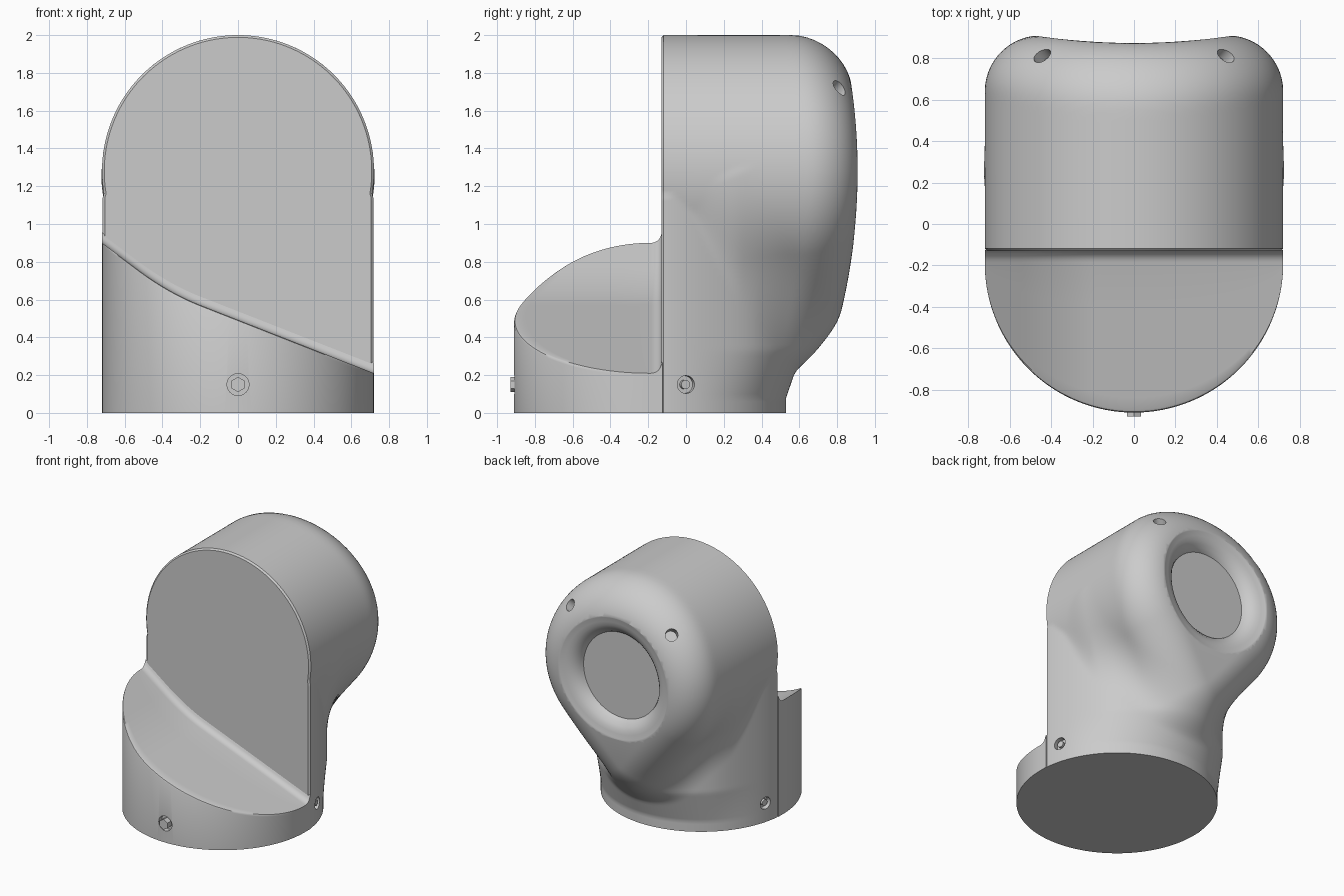
import bpy, bmesh
from math import sin, cos, pi, hypot, sqrt
from mathutils import Vector

if "Cube" in bpy.data.objects:
    bpy.data.objects.remove(bpy.data.objects["Cube"])

R = 0.72           # radius of both foot and arched head
FOOT_Y = -0.19     # axis of the round foot
HEAD_Z = 1.28      # centre height of the head
FRONT = -0.13      # front plane of the head


def finish(bm, name):
    bmesh.ops.remove_doubles(bm, verts=bm.verts, dist=1e-5)
    bmesh.ops.recalc_face_normals(bm, faces=bm.faces)
    me = bpy.data.meshes.new(name)
    bm.to_mesh(me)
    bm.free()
    ob = bpy.data.objects.new(name, me)
    bpy.context.collection.objects.link(ob)
    return ob


def activate(ob):
    bpy.ops.object.select_all(action='DESELECT')
    ob.select_set(True)
    bpy.context.view_layer.objects.active = ob


def smooth(ob):
    activate(ob)
    bpy.ops.object.shade_smooth_by_angle(angle=0.6)


def cut(ob, cutter):
    activate(ob)
    m = ob.modifiers.new("cut", 'BOOLEAN')
    m.operation, m.solver, m.object = 'DIFFERENCE', 'EXACT', cutter
    bpy.ops.object.modifier_apply(modifier=m.name)
    bpy.data.objects.remove(cutter)


def rod(name, centre, axis, r, length, sides=32):
    d = Vector(axis).normalized()
    bm = bmesh.new()
    bmesh.ops.create_cone(bm, cap_ends=True, segments=sides, radius1=r, radius2=r, depth=length)
    ob = finish(bm, name)
    ob.location = centre
    ob.rotation_mode = 'QUATERNION'
    ob.rotation_quaternion = Vector((0, 0, 1)).rotation_difference(d)
    return ob


def grid_faces(bm, rows):
    for a, b in zip(rows, rows[1:]):
        for i in range(len(a) - 1):
            bm.faces.new((a[i], a[i + 1], b[i + 1], b[i]))


def step(a, b, v):
    t = max(0, min(1, (v - a) / (b - a)))
    return t * t * (3 - 2 * t)


# Distance field: teardrop head with a rounded back, blended into the foot
def field(p):
    x, y, z = abs(p.x), p.y, p.z
    low_r, low_z = 0.28, 0.56
    h = HEAD_Z - low_z
    b = (low_r - R) / h
    a = sqrt(1 - b * b)
    k = -b * x + a * (z - low_z)
    if k < 0:
        d = hypot(x, z - low_z) - low_r
    elif k > a * h:
        d = hypot(x, z - HEAD_Z) - R
    else:
        d = a * x + b * (z - low_z) - low_r
    rnd = 0.27
    q1, q2 = d + rnd, y - (0.91 - 0.16 * (z - HEAD_Z) ** 2) + rnd
    head = min(max(q1, q2), 0) + hypot(max(q1, 0), max(q2, 0)) - rnd
    lean = 1 + 0.12 * max(0, min(1, (z - 0.08) / 0.25)) * step(0, 0.4, y)
    foot = max(hypot(x, (y - FOOT_Y) / lean) - R, z - 1.15)
    k = 0.001 + 0.17 * step(0, 0.3, y) * step(0.06, 0.3, z)
    t = max(k - abs(head - foot), 0) / k
    return min(head, foot) - t * t * k / 4


def hit(o, d):
    lo, hi = 0, 1.8
    for _ in range(26):
        m = (lo + hi) / 2
        if field(o + d * m) < 0:
            lo = m
        else:
            hi = m
    return o + d * lo


# Head and rear foot: fans of rays, level up to the head centre, then tilting up
bm = bmesh.new()
COLS, LOW, UP = 128, 64, 44
fans = [(HEAD_Z * i / LOW, 0) for i in range(LOW + 1)]
fans += [(HEAD_Z, pi / 2 * i / UP) for i in range(1, UP + 1)]
rows = []
for z, tilt in fans:
    o = Vector((0, FRONT + 0.012, z))
    row = []
    for j in range(COLS + 1):
        a = pi * j / COLS
        row.append(bm.verts.new(hit(o, Vector((cos(a), sin(a) * cos(tilt), sin(a) * sin(tilt))))))
    rows.append(row)
grid_faces(bm, rows)
bm.faces.new(rows[0])
bmesh.ops.remove_doubles(bm, verts=bm.verts, dist=1e-4)
edge = [e for e in bm.edges if e.is_boundary]
# Softened front edge and flat front face
new = bmesh.ops.extrude_edge_only(bm, edges=edge)['geom']
for v in [g for g in new if isinstance(g, bmesh.types.BMVert)]:
    v.co.y = FRONT
    c = Vector((0, FRONT, min(v.co.z, HEAD_Z)))
    if v.co.z > 1e-4:
        v.co -= (v.co - c).normalized() * 0.012
    else:
        v.co.x *= 1 - 0.012 / R
bmesh.ops.holes_fill(bm, edges=[e for e in bm.edges if e.is_boundary], sides=0)
head = finish(bm, "head_body")

# Round dish with flat floor in the back
bm = bmesh.new()
prof = [(0.001, 0.80), (0.335, 0.80), (0.345, 0.825), (0.36, 0.848), (0.38, 0.868), (0.405, 0.884),
        (0.435, 0.896), (0.47, 0.906), (0.52, 0.93), (0.52, 1.2), (0.001, 1.2)]
N = 96
rows = []
for r, y in prof:
    row = []
    for i in range(N):
        a = 2 * pi * i / N
        bend = 0.16 * (r * sin(a)) ** 2 * min(1, (y - 0.80) / 0.05)
        row.append(bm.verts.new((r * cos(a), y - bend, HEAD_Z + r * sin(a))))
    rows.append(row)
grid_faces(bm, [r + [r[0]] for r in rows])
bm.faces.new(rows[0])
bm.faces.new(rows[-1])
cut(head, finish(bm, "dish_cutter"))

# Angled holes at the upper back, side screw pockets with screws
for s in (-1, 1):
    cut(head, rod("hole_cutter", (s * 0.45, 0.82, 1.73), (s * 0.5, 0.55, 0.6), 0.045, 0.16))
    n = Vector((s, 0.27, 0)).normalized()
    p = Vector((s * 0.695, 0, 0.15))
    cut(head, rod("pocket_cutter", p, n, 0.047, 0.08))
    screw = rod("side_screw", p - n * 0.033, n, 0.024, 0.05)
    smooth(screw)
smooth(head)


# Front ledge: half round foot with a two-slope top and a cove against the head
def ledge_z(x):
    a, b, k = 0.492 - 0.392 * x, 0.36 - 0.75 * x, 0.06
    t = max(k - abs(a - b), 0) / k
    return max(a, b) + t * t * k / 4


bm = bmesh.new()
rows = []
COVE = 0.055
for j in range(97):
    x = -R * cos(pi * j / 96)
    y_out = FOOT_Y - sqrt(max(0, R * R - x * x))
    y0 = FRONT - COVE
    row = []
    for i in range(8):
        a = pi / 2 * i / 7
        row.append(bm.verts.new((x, y0 + COVE * cos(a) + (0.005 if i == 0 else 0),
                                 ledge_z(x) + COVE * (1 - sin(a)))))
    for t, drop in ((0.3, 0), (0.6, 0), (0.9, 0), (0.98, 0), (0.994, 0.004), (1, 0.014)):
        row.append(bm.verts.new((x, y0 + (y_out - y0) * t, ledge_z(x) - drop)))
    rows.append(row)
grid_faces(bm, rows)
new = bmesh.ops.extrude_edge_only(bm, edges=[e for e in bm.edges if e.is_boundary])['geom']
for v in [g for g in new if isinstance(g, bmesh.types.BMVert)]:
    v.co.z = 0
bmesh.ops.holes_fill(bm, edges=[e for e in bm.edges if e.is_boundary], sides=0)
ledge = finish(bm, "front_ledge")
cut(ledge, rod("pocket_cutter", (0, -0.91, 0.15), (0, -1, 0), 0.058, 0.08))
smooth(ledge)
rod("front_hex_screw", (0, -0.905, 0.15), (0, -1, 0), 0.04, 0.05, 6)
